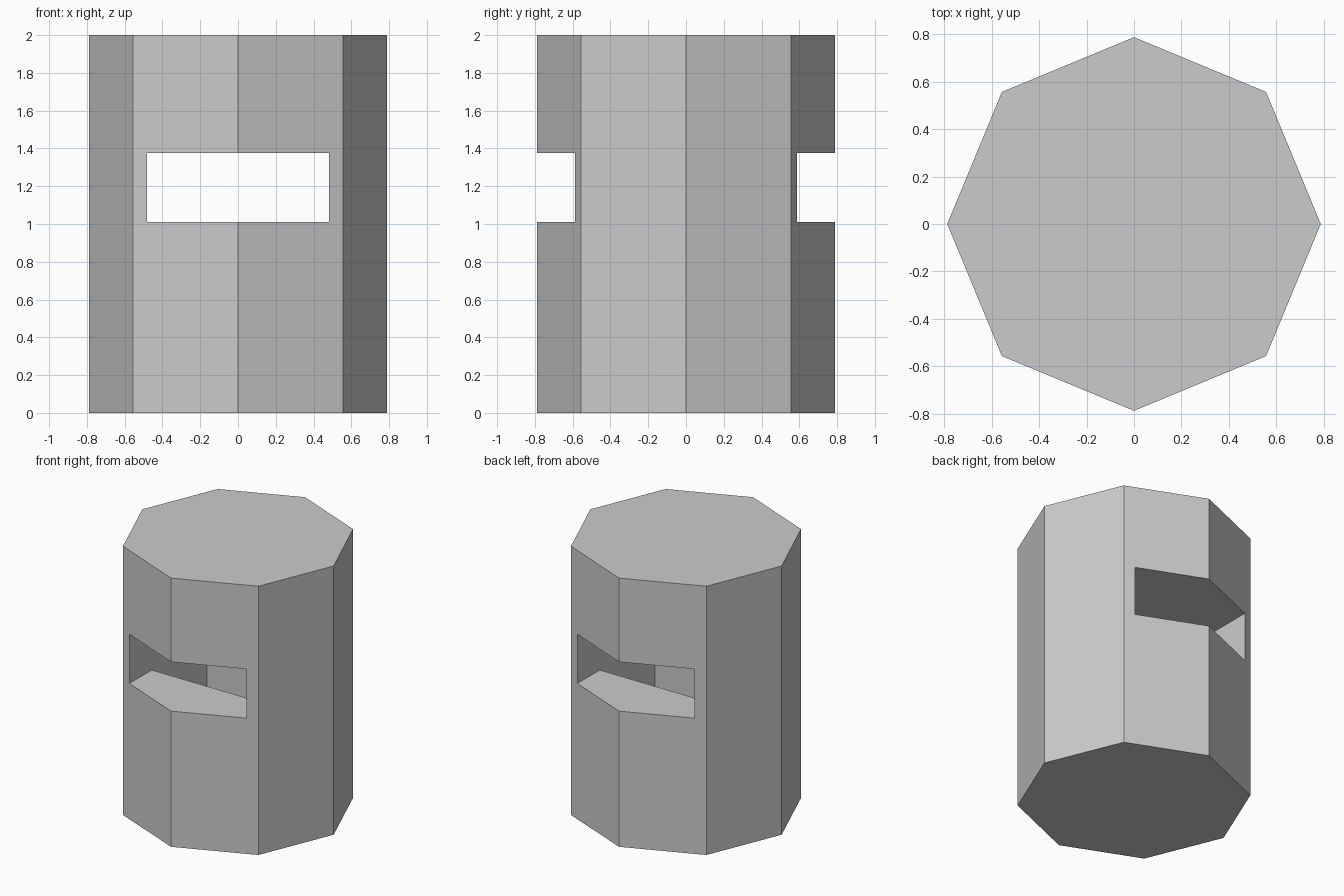
import bpy, bmesh, math

if "Cube" in bpy.data.objects:
    bpy.data.objects.remove(bpy.data.objects["Cube"])

RADIUS, HEIGHT = 0.788, 2.0
SLOT_X, SLOT_LOW, SLOT_HIGH = 0.483, 1.01, 1.376
PIT_Y, PIT_FLOOR = 0.325, 0.1


def prism(name, points, direction):
    """Extrude a closed planar profile into a solid object."""
    bm = bmesh.new()
    base = bm.faces.new([bm.verts.new(p) for p in points])
    top = bmesh.ops.extrude_face_region(bm, geom=[base], use_keep_orig=True)
    verts = [v for v in top["geom"] if isinstance(v, bmesh.types.BMVert)]
    bmesh.ops.translate(bm, verts=verts, vec=direction)
    bmesh.ops.recalc_face_normals(bm, faces=bm.faces)
    mesh = bpy.data.meshes.new(name)
    bm.to_mesh(mesh)
    bm.free()
    obj = bpy.data.objects.new(name, mesh)
    bpy.context.collection.objects.link(obj)
    return obj


# Eight-sided body with corners on the axes
angles = [i * math.pi / 4 for i in range(8)]
body = prism("bin_body",
             [(RADIUS * math.cos(a), RADIUS * math.sin(a), 0) for a in angles],
             (0, 0, HEIGHT))

# T-shaped cutter: slot running front to back, with the hollow bin below it
half = [(PIT_Y, PIT_FLOOR), (PIT_Y, SLOT_LOW), (1, SLOT_LOW), (1, SLOT_HIGH)]
profile = half + [(-y, z) for y, z in reversed(half)]
cutter = prism("opening_cutter", [(-SLOT_X, y, z) for y, z in profile],
               (2 * SLOT_X, 0, 0))
cutter.hide_render = True

# Cut the opening, then discard the cutter
cut = body.modifiers.new("opening", "BOOLEAN")
cut.operation = "DIFFERENCE"
cut.solver = "EXACT"
cut.object = cutter
bpy.context.view_layer.objects.active = body
body.select_set(True)
bpy.ops.object.modifier_apply(modifier=cut.name)
bpy.data.objects.remove(cutter)
